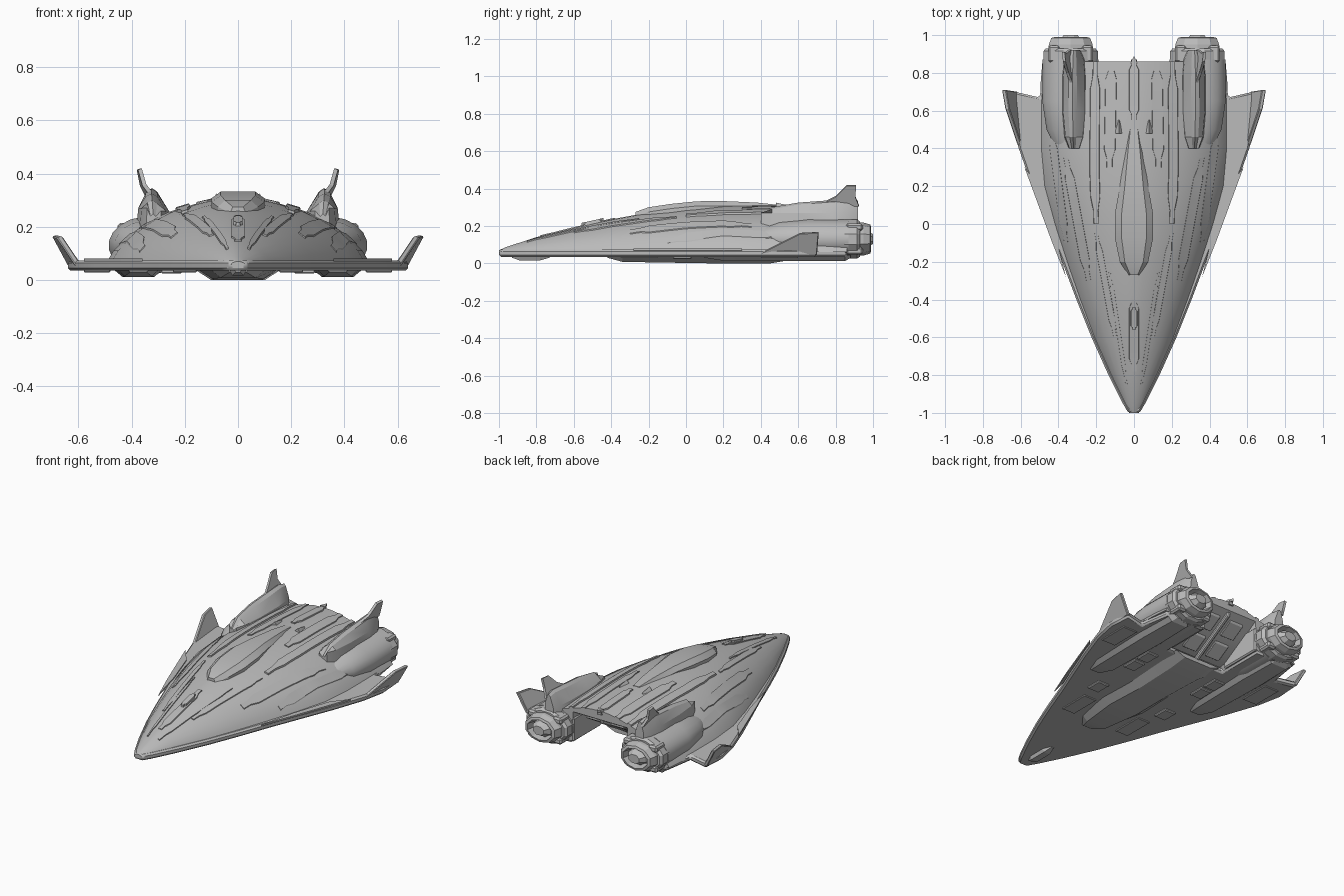
import bpy, bmesh, math
from mathutils import Vector

cube = bpy.data.objects.get("Cube")
if cube:
    bpy.data.objects.remove(cube)

grey = bpy.data.materials.new("hull grey")
grey.use_nodes = True
COLOUR = (0.5, 0.5, 0.5, 1)
grey.diffuse_color = COLOUR
grey.node_tree.nodes["Principled BSDF"].inputs["Base Color"].default_value = COLOUR


def finish(name, bm, mirror=False, smooth=25, bevel=0):
    """Turn a bmesh into a named object with material, mirror and shading."""
    bmesh.ops.recalc_face_normals(bm, faces=bm.faces)
    mesh = bpy.data.meshes.new(name)
    bm.to_mesh(mesh)
    bm.free()
    ob = bpy.data.objects.new(name, mesh)
    bpy.context.collection.objects.link(ob)
    mesh.materials.append(grey)
    if bevel:
        mod = ob.modifiers.new("bevel", "BEVEL")
        mod.width, mod.segments = bevel, 1
    if mirror:
        mod = ob.modifiers.new("mirror", "MIRROR")
        mod.use_mirror_merge = False
    if smooth:
        bpy.ops.object.select_all(action="DESELECT")
        ob.select_set(True)
        bpy.context.view_layer.objects.active = ob
        bpy.ops.object.shade_smooth_by_angle(angle=math.radians(smooth))
    return ob


def loft(name, rings, caps=True, **kw):
    """Skin closed rings that have equal point counts."""
    bm = bmesh.new()
    loops = [[bm.verts.new(p) for p in ring] for ring in rings]
    n = len(loops[0])
    for a, b in zip(loops, loops[1:]):
        for i in range(n):
            bm.faces.new((a[i], a[(i + 1) % n], b[(i + 1) % n], b[i]))
    if caps:
        bm.faces.new(loops[0])
        bm.faces.new(loops[-1])
    return finish(name, bm, **kw)


def plate(name, outline, offset, **kw):
    """Solid plate: an outline pushed along an offset."""
    off = Vector(offset)
    return loft(name, [outline, [Vector(p) + off for p in outline]], **kw)


def lerp(table, y):
    for a, b in zip(table, table[1:]):
        if y <= b[0]:
            t = max(0, (y - a[0]) / (b[0] - a[0]))
            return [p + (q - p) * t for p, q in zip(a, b)]
    return table[-1]


# Domed hull: stations of y, half width, top height
STATIONS = [(-1, .025, .07), (-.96, .05, .088), (-.8, .125, .14), (-.6, .215, .19),
            (-.4, .29, .235), (-.2, .36, .272), (0, .425, .297), (.2, .48, .31),
            (.4, .498, .312), (.6, .498, .308), (.75, .494, .3), (.86, .485, .292)]
SECTION = [(0, 1), (.14, .98), (.3, .91), (.52, .78), (.7, .6), (.83, .42), (.94, .2), (1, 0)]
BASE = .06


def hull_z(x, y):
    _, w, top = lerp(STATIONS, y)
    return BASE + (top - BASE) * lerp(SECTION, min(1, abs(x) / w))[1]


def ramp(y):
    return .05 + max(0, y - .55) * .6


rings = []
for y, w, top in STATIONS:
    half = [(w * u, BASE + (top - BASE) * v) for u, v in SECTION]
    half += [(min(.2, w * .6), .05), (min(.19, w * .5), ramp(y))]
    ring = half + [(-x, z) for x, z in reversed(half) if x > 0]
    rings.append([(x, y, z) for x, z in ring])
loft("hull", rings)

# Flat delta rim and wings, notched at the stern bay
edge = [(.03, -1), (.065, -.94), (.135, -.8), (.225, -.6), (.305, -.4), (.38, -.2),
        (.46, 0), (.54, .2), (.61, .4), (.64, .55), (.63, .7), (.5, .67),
        (.47, .86), (.2, .86), (.2, .55)]
outline = [(x, y, .035) for x, y in edge + [(-x, y) for x, y in reversed(edge)]]
plate("wing_rim", outline, (0, 0, .038), bevel=.01)

# Upturned wing tips
plate("wing_tip", [(.605, .38, .045), (.682, .61, .16), (.7, .71, .165), (.635, .7, .045)],
      (-.022, 0, .004), mirror=True, smooth=0, bevel=.004)

# Leading edge armour on the outer wing
plate("wing_armour", [(.36, -.28, .07), (.44, -.08, .07), (.58, .3, .07), (.5, .2, .07), (.42, -.04, .07)],
      (0, 0, .01), mirror=True, smooth=0)

# Dorsal canopy
rings = []
for y, w, top in [(-.27, .03, .275), (-.2, .075, .3), (-.08, .1, .318), (.06, .1, .332),
                  (.2, .075, .333), (.38, .05, .325), (.5, .03, .312)]:
    rings.append([(x, y, z) for x, z in
                  [(-w, .24), (-w, top - .025), (-w * .65, top), (w * .65, top), (w, top - .025), (w, .24)]])
loft("canopy", rings, smooth=15)


def strip(name, path, width, height, mirror=True):
    """Raised panel that follows the hull surface along x, y points."""
    rings = []
    for i in range(13):
        y = path[0][0] + (path[-1][0] - path[0][0]) * i / 12
        x = lerp(path, y)[1]
        w = width * (1 if 1 < i < 11 else .5)
        rings.append([(a, y, hull_z(a, y) + h) for a, h in
                      [(x - w, -.02), (x - w * .8, height), (x + w * .8, height), (x + w, -.02)]])
    loft(name, rings, mirror=mirror, smooth=15)


# Raised hull panels
strip("shoulder_panel", [(0, .2), (.3, .21), (.86, .205)], .03, .01)
strip("deck_panel", [(.3, .13), (.86, .12)], .035, .006)
strip("bow_panel", [(-.85, .04), (-.25, .13)], .012, .006)
strip("cheek_panel", [(-.6, .1), (-.05, .2)], .02, .006)
strip("flank_panel", [(-.3, .24), (.35, .36)], .03, .005)
strip("side_panel", [(-.1, .36), (.5, .44)], .025, .005)
strip("bow_hatch", [(-.78, 0), (-.38, 0)], .03, .006, False)
strip("bow_sensor", [(-.56, 0), (-.44, 0)], .02, .018, False)
strip("tail_spine", [(.55, 0), (.87, 0)], .03, .008, False)

# Small dorsal scoops and the stern antenna
for s, name in [(1, "left_scoop"), (-1, "right_scoop")]:
    loft(name, [[(s * (.08 + a * w), y, .29 + b * h) for a, b in [(-1, 0), (0, 1), (1, 0)]]
                for y, w, h in [(.48, .03, .035), (.55, .01, .02)]], smooth=0)
plate("stern_antenna", [(-.02, .85, .29), (.02, .85, .29), (0, .89, .29)], (0, 0, .015), smooth=0)

# Tail pods with canted fins
rings = []
for y, s, top in [(.4, .45, .25), (.46, .8, .3), (.6, 1, .325), (.78, 1, .338), (.87, .85, .345), (.92, .5, .335)]:
    rings.append([(.315 + x * s, y, z) for x, z in
                  [(-.065, .2), (-.055, .26), (-.012, top - .012), (.01, top), (.032, top - .01), (.06, .27), (.068, .19)]])
loft("tail_pod", rings, mirror=True, smooth=20)
plate("tail_fin", [(.315, .72, .32), (.345, .8, .36), (.362, .86, .42), (.367, .91, .42), (.355, .905, .36), (.33, .925, .31)],
      (.014, 0, -.006), mirror=True, smooth=0)

# Engine nacelles, nozzles and plugs, all oval turnings about y
def turning(name, profile, sides, centre=(.335, .13), flat=.72, caps=True, smooth=25):
    rings = [[(centre[0] + r * math.cos(a), y, centre[1] + flat * r * math.sin(a))
              for a in [2 * math.pi * (i + .5) / sides for i in range(sides)]] for y, r in profile]
    loft(name, rings, caps, mirror=True, smooth=smooth)


turning("nacelle", [(.36, .06), (.5, .13), (.65, .152), (.87, .15)], 20)
turning("engine_collar", [(.82, .14), (.85, .15), (.915, .15), (.93, .135), (.93, .1)], 12, smooth=0)
turning("engine_nozzle", [(.9, .125), (.95, .122), (.985, .108), (.99, .088), (.93, .075)], 10, smooth=0)
turning("engine_plug", [(.9, .075), (.97, .065), (1, .04)], 8, smooth=0)


def block(name, x, y, z, sx, sy, sz, mirror=True, tilt=0):
    """Bevelled box, given by its centre and full size."""
    bm = bmesh.new()
    bmesh.ops.create_cube(bm, size=1)
    for v in bm.verts:
        v.co = Vector((v.co.x * sx, v.co.y * sy, v.co.z * sz))
        v.co.y, v.co.z = v.co.y, v.co.z + v.co.y * tilt
        v.co += Vector((x, y, z))
    finish(name, bm, mirror, 0, min(sx, sy, sz) * .25)


# Collar lugs and stern bay panels
for i in range(4):
    a = math.pi / 4 + i * math.pi / 2
    block("collar_lug", .335 + .125 * math.cos(a), .9, .13 + .09 * math.sin(a), .06, .09, .04)
for y in (.64, .77):
    block("bay_panel", .085, y, ramp(y) - .004, .1, .09, .016, tilt=.6)
block("bay_beam", 0, .7, ramp(.7) - .006, .025, .3, .03, False, .6)
block("bay_wall", .2, .72, .12, .03, .28, .15)

# Belly keel, side keels, gear doors and bow pod below
def keel(name, x, stations, mirror):
    loft(name, [[(x - w, y, .045), (x - w * .6, y, z), (x + w * .6, y, z), (x + w, y, .045)]
                for y, w, z in stations], mirror=mirror, smooth=15)


keel("belly_keel", 0, [(-.42, .05, .03), (-.34, .11, .008), (-.1, .16, .004), (.15, .15, 0),
                       (.45, .17, 0), (.57, .16, .02)], False)
keel("side_keel", .375, [(.1, .05, .03), (.2, .085, .014), (.6, .1, .012), (.85, .09, .012), (.88, .06, .03)], True)
keel("bow_pod", 0, [(-.93, .015, .03), (-.89, .035, .016), (-.78, .035, .016), (-.73, .015, .03)], False)
for y in (-.02, .3, .42):
    block("gear_door", .25, y, .034, .08, .1, .02)
block("belly_panel", .2, -.25, .035, .09, .2, .012)
block("wing_panel", .53, .5, .035, .1, .2, .012)
